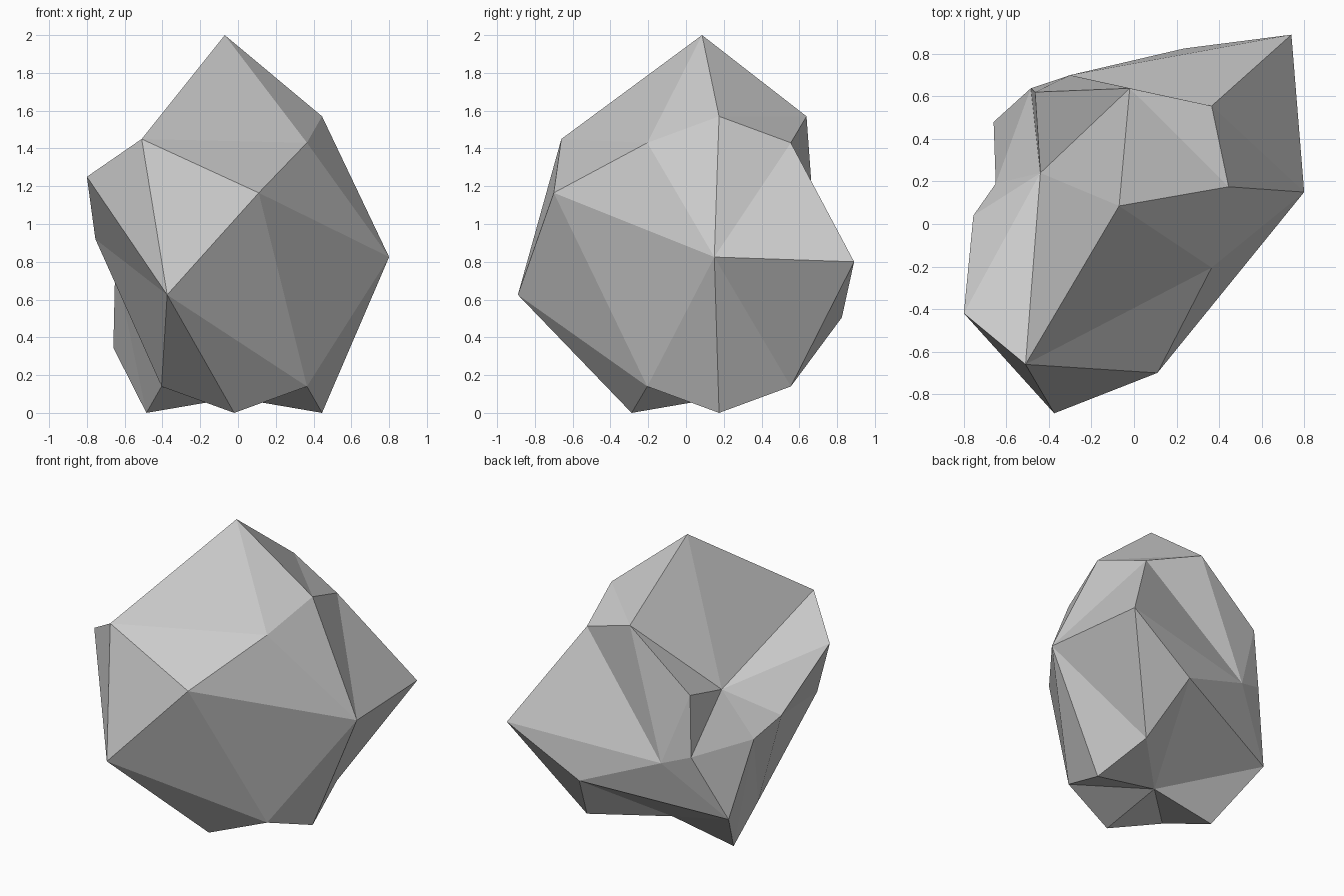
import bpy, bmesh
from mathutils import Vector

if "Cube" in bpy.data.objects:
    bpy.data.objects.remove(bpy.data.objects["Cube"])

# Cube split once per edge: 8 corners, 12 edge midpoints, 6 face centres
bm = bmesh.new()
bmesh.ops.create_cube(bm, size=2)
bmesh.ops.subdivide_edges(bm, edges=bm.edges[:], cuts=1, use_grid_fill=True)

# Lumps and dents: grid position on the cube (x y z side) -> moved position
moved = {
    "00+": (-0.07, 0.085, 2.0),    # peak
    "00-": (-0.02, 0.175, 0.08),   # underside hollow
    "+00": (0.80, 0.15, 0.825),    # right bulge
    "-00": (-0.65, 0.19, 0.785),
    "0-+": (-0.51, -0.66, 1.45),   # front bulge
    "--+": (-0.80, -0.42, 1.25),
    "+-0": (0.11, -0.70, 1.165),
    "0-0": (-0.375, -0.89, 0.625),
    "--0": (-0.755, 0.04, 0.92),
    "++0": (0.74, 0.89, 0.80),     # back right bulge
    "0+-": (0.235, 0.825, 0.505),
    "-+-": (-0.66, 0.48, 0.345),
    "-0+": (-0.44, 0.24, 1.09),    # back left dent
    "-++": (-0.465, 0.62, 1.20),
    "0+0": (-0.30, 0.70, 0.72),
}
centre = Vector((-0.02, 0.175, 0.785))
corner = Vector((0.385, 0.38, 0.645))
edge = Vector((0.465, 0.463, 0.785))

for v in bm.verts:
    side = [round(c) for c in v.co]
    key = "".join("0+-"[s] for s in side)
    if key in moved:
        v.co = moved[key]
    else:
        size = corner if 0 not in side else edge
        v.co = centre + Vector([s * r for s, r in zip(side, size)])

# Flat triangular facets
bmesh.ops.triangulate(bm, faces=bm.faces[:], quad_method='SHORT_EDGE')
bmesh.ops.recalc_face_normals(bm, faces=bm.faces[:])

mesh = bpy.data.meshes.new("rock")
bm.to_mesh(mesh)
bm.free()
rock = bpy.data.objects.new("rock", mesh)
bpy.context.collection.objects.link(rock)
